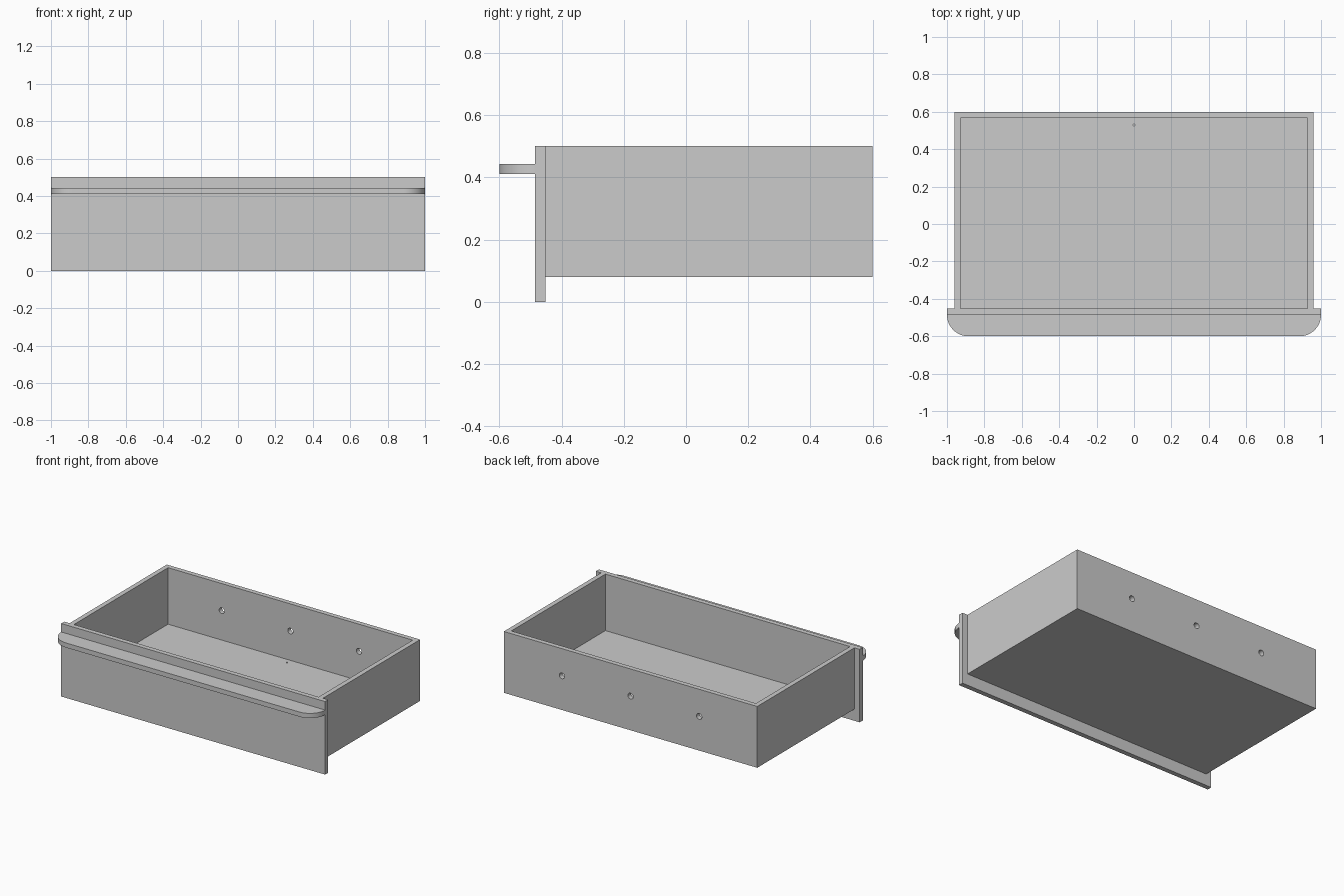
import bpy
import bmesh
import math
from mathutils import Matrix

default = bpy.data.objects.get("Cube")
if default:
    bpy.data.objects.remove(default, do_unlink=True)

# One plain grey for the whole drawer
grey = bpy.data.materials.new("plain grey")
grey.use_nodes = True
colour = (0.6, 0.6, 0.6, 1)
grey.diffuse_color = colour
grey.node_tree.nodes["Principled BSDF"].inputs["Base Color"].default_value = colour

WALL = 0.033
BACK, JOINT, FACE, LIP = 0.6, -0.452, -0.485, -0.6
HALF, BASE, TOP = 0.96, 0.08, 0.5


def finish(name, bm):
    bmesh.ops.recalc_face_normals(bm, faces=bm.faces)
    mesh = bpy.data.meshes.new(name)
    bm.to_mesh(mesh)
    bm.free()
    mesh.materials.append(grey)
    obj = bpy.data.objects.new(name, mesh)
    bpy.context.collection.objects.link(obj)
    return obj


def box(name, half_width, y0, y1, z0, z1):
    bm = bmesh.new()
    place = Matrix.Translation((0, (y0 + y1) / 2, (z0 + z1) / 2))
    size = Matrix.Diagonal((2 * half_width, y1 - y0, z1 - z0, 1))
    bmesh.ops.create_cube(bm, size=1, matrix=place @ size)
    return finish(name, bm)


def rod(name, location, radius, depth, tilt=0):
    bm = bmesh.new()
    bmesh.ops.create_cone(bm, cap_ends=True, segments=32, radius1=radius,
                          radius2=radius, depth=depth,
                          matrix=Matrix.Translation(location) @ Matrix.Rotation(tilt, 4, "X"))
    return finish(name, bm)


def select(obj):
    bpy.ops.object.select_all(action="DESELECT")
    obj.select_set(True)
    bpy.context.view_layer.objects.active = obj


def cut(obj, cutter):
    cutter.hide_render = True
    mod = obj.modifiers.new("cut", "BOOLEAN")
    mod.operation = "DIFFERENCE"
    mod.solver = "EXACT"
    mod.object = cutter
    select(obj)
    bpy.ops.object.modifier_apply(modifier=mod.name)
    bpy.data.objects.remove(cutter, do_unlink=True)


def smooth(obj):
    select(obj)
    bpy.ops.object.shade_smooth_by_angle(angle=math.radians(30))


# Tray: floor, two sides and a back, closed at the front by the panel
tray = box("drawer_tray", HALF, JOINT, BACK, BASE, TOP)
cut(tray, box("tray_cutter", HALF - WALL, JOINT - 0.1, BACK - WALL, BASE + WALL, TOP + 0.1))

# Three round holes through the back and a pinhole in the floor
for x in (-0.52, 0, 0.52):
    cut(tray, rod("hole_cutter", (x, BACK - WALL / 2, 0.314), 0.02, 0.1, math.pi / 2))
cut(tray, rod("pinhole_cutter", (0, 0.53, BASE + WALL), 0.005, 0.02))
smooth(tray)

# Front panel, wider and deeper than the tray
box("front_panel", 1, FACE, JOINT, 0, TOP)

# Full-width handle ledge with rounded front corners
radius = FACE - LIP
steps = 16
arc = [math.pi / 2 * i / steps for i in range(steps + 1)]
right = [(1 - radius + radius * math.cos(a), FACE - radius * math.sin(a)) for a in arc]
outline = right + [(-x, y) for x, y in reversed(right)]
bm = bmesh.new()
ledge = bm.faces.new([bm.verts.new((x, y, 0.41)) for x, y in outline])
raised = bmesh.ops.extrude_face_region(bm, geom=[ledge], use_keep_orig=True)
bmesh.ops.translate(bm, vec=(0, 0, 0.032),
                    verts=[v for v in raised["geom"] if isinstance(v, bmesh.types.BMVert)])
smooth(finish("handle_ledge", bm))
